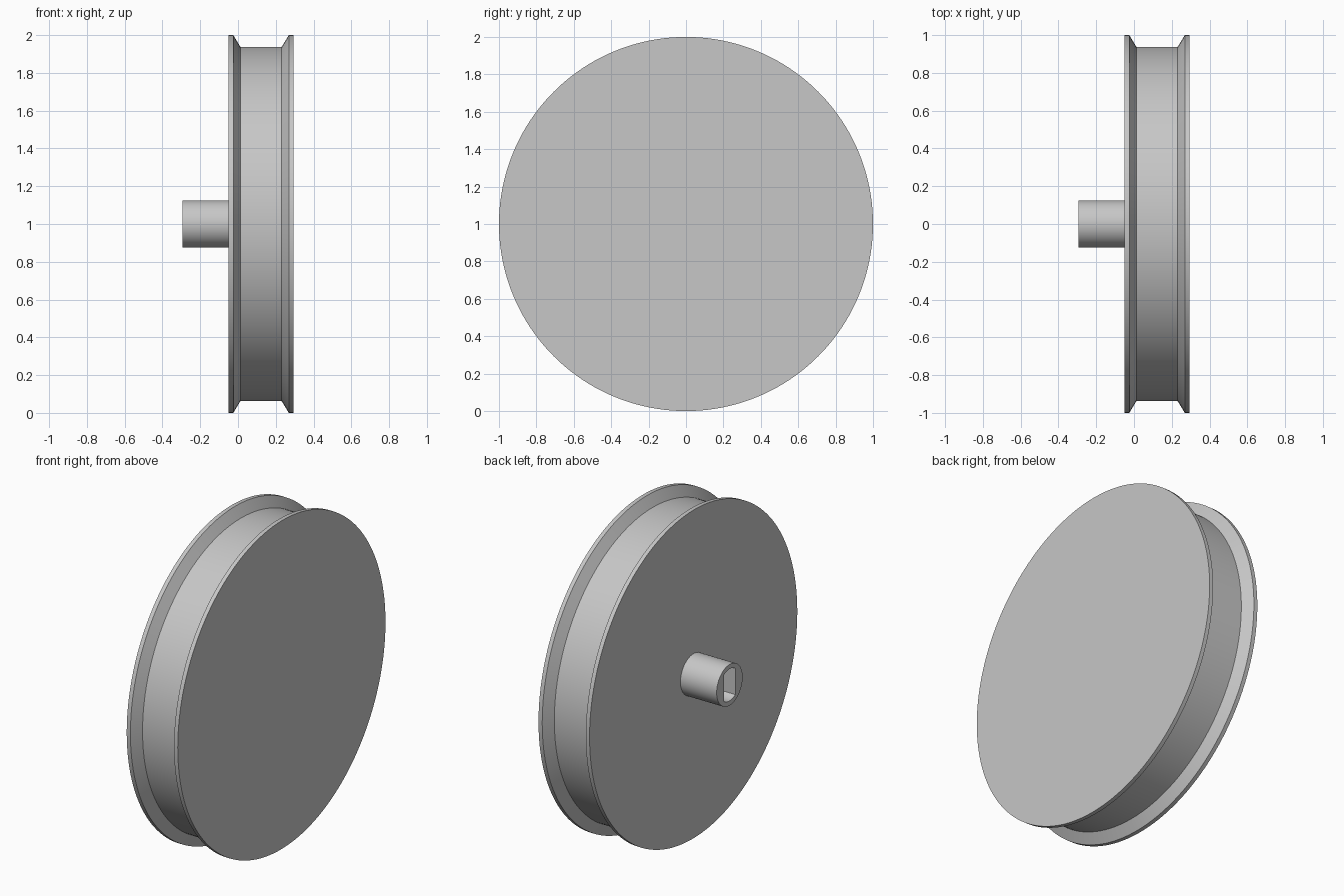
import bpy, bmesh, math
from mathutils import Vector

cube = bpy.data.objects.get("Cube")
if cube:
    bpy.data.objects.remove(cube)

GREY = (0.57, 0.57, 0.57, 1)
mat = bpy.data.materials.new("plain grey")
mat.use_nodes = True
mat.diffuse_color = GREY
mat.node_tree.nodes["Principled BSDF"].inputs["Base Color"].default_value = GREY

CENTRE_Z = 1.0


def finish(name, bm):
    """Turn a bmesh into a grey object with smooth curved faces and sharp edges."""
    bmesh.ops.recalc_face_normals(bm, faces=bm.faces)
    mesh = bpy.data.meshes.new(name)
    bm.to_mesh(mesh)
    bm.free()
    mesh.materials.append(mat)
    obj = bpy.data.objects.new(name, mesh)
    bpy.context.collection.objects.link(obj)
    obj.location.z = CENTRE_Z
    bpy.ops.object.select_all(action='DESELECT')
    obj.select_set(True)
    bpy.context.view_layer.objects.active = obj
    bpy.ops.object.shade_smooth_by_angle(angle=math.radians(25))
    return obj


def ring(bm, x, points):
    return [bm.verts.new((x, y, z)) for y, z in points]


def bridge(bm, a, b):
    n = len(a)
    for i in range(n):
        j = (i + 1) % n
        bm.faces.new((a[i], a[j], b[j], b[i]))


def circle(r, n):
    return [(r * math.cos(math.tau * i / n), r * math.sin(math.tau * i / n))
            for i in range(n)]


# Grooved wheel: rim, sloped flange, flat tread, sloped flange, rim
SEGS = 160
profile = [(-0.05, 1), (-0.025, 1), (0.013, 0.9375),
           (0.231, 0.9375), (0.269, 1), (0.294, 1)]
bm = bmesh.new()
rings = [ring(bm, x, circle(r, SEGS)) for x, r in profile]
for a, b in zip(rings, rings[1:]):
    bridge(bm, a, b)
bm.faces.new(rings[0])
bm.faces.new(rings[-1])
finish("wheel", bm)

# Hub with a slot that has two flat sides and rounded ends
HUB_R, SLOT_R, SLOT_HALF = 0.125, 0.097, 0.055
N = 64
outer = circle(HUB_R, N)
half_angle = math.asin(SLOT_HALF / SLOT_R)
slot = []
for side in (1, -1):
    for i in range(N // 2):
        t = math.pi / 2 * side - half_angle + 2 * half_angle * i / (N // 2 - 1)
        slot.append((SLOT_R * math.cos(t), SLOT_R * math.sin(t)))
# Line the slot's first corner up with the outer circle
shift = round((math.pi / 2 - half_angle) / math.tau * N)
slot = slot[-shift:] + slot[:-shift]

bm = bmesh.new()
base = ring(bm, -0.05, outer)
tip = ring(bm, -0.294, outer)
mouth = ring(bm, -0.294, slot)
floor = ring(bm, -0.05, slot)
bridge(bm, base, tip)
edges = []
for loop in (tip, mouth):
    for i, v in enumerate(loop):
        w = loop[(i + 1) % N]
        edges.append(bm.edges.get((v, w)) or bm.edges.new((v, w)))
bmesh.ops.triangle_fill(bm, edges=edges, use_beauty=True, normal=Vector((-1, 0, 0)))
bridge(bm, mouth, floor)
bm.faces.new(floor)
finish("hub", bm)
